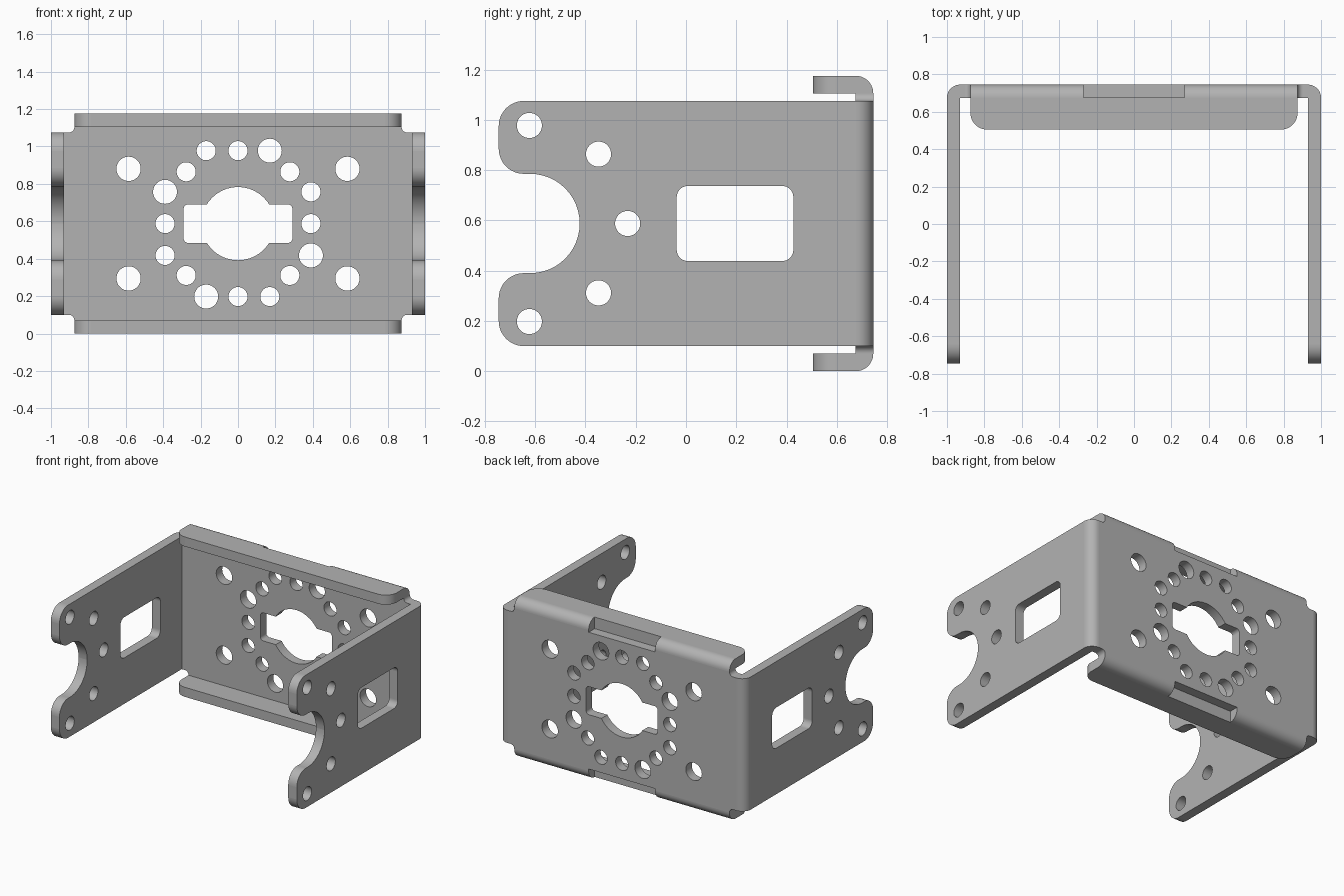
import bpy, bmesh
from math import sin, cos, pi, tan
from mathutils import Vector

if "Cube" in bpy.data.objects:
    bpy.data.objects.remove(bpy.data.objects["Cube"])

T = 0.07              # sheet thickness
MID, H = 0.5875, 1.175  # middle height, full height
BACK, INNER = 0.745, 0.675


def outline(points, steps=12):
    """2D polygon with rounded corners; each point is (u, v, radius)."""
    out, n = [], len(points)
    for i, (u, v, r) in enumerate(points):
        p = Vector((u, v))
        if r == 0:
            out.append(p)
            continue
        a = (Vector(points[i - 1][:2]) - p).normalized()
        b = (Vector(points[(i + 1) % n][:2]) - p).normalized()
        half = a.angle(b) / 2
        mid = (a + b).normalized()
        centre = p + mid * (r / sin(half))
        side = (a - mid * a.dot(mid)).normalized()
        sweep = pi / 2 - half
        for k in range(steps + 1):
            t = sweep * (1 - 2 * k / steps)
            out.append(centre - mid * r * cos(t) + side * r * sin(t))
    return out


def rect(u0, u1, v0, v1, r=0):
    return outline([(u0, v0, r), (u1, v0, r), (u1, v1, r), (u0, v1, r)])


def circle(u, v, r, n=40):
    return [Vector((u + r * cos(2 * pi * i / n), v + r * sin(2 * pi * i / n)))
            for i in range(n)]


def prism(name, shapes, axis, lo, hi):
    """Extrude 2D shapes along an axis into one object."""
    place = {"x": lambda p, d: (d, p.x, p.y),
             "y": lambda p, d: (p.x, d, p.y),
             "z": lambda p, d: (p.x, p.y, d)}[axis]
    bm = bmesh.new()
    for shape in shapes:
        low = [bm.verts.new(place(p, lo)) for p in shape]
        top = [bm.verts.new(place(p, hi)) for p in shape]
        bm.faces.new(low)
        bm.faces.new(top)
        for i in range(len(shape)):
            bm.faces.new((low[i - 1], low[i], top[i], top[i - 1]))
    bmesh.ops.recalc_face_normals(bm, faces=bm.faces)
    mesh = bpy.data.meshes.new(name)
    bm.to_mesh(mesh)
    bm.free()
    ob = bpy.data.objects.new(name, mesh)
    bpy.context.collection.objects.link(ob)
    return ob


def combine(target, tool, operation):
    """Apply a boolean and discard the tool object."""
    mod = target.modifiers.new("cut", "BOOLEAN")
    mod.object, mod.operation, mod.solver = tool, operation, "EXACT"
    bpy.context.view_layer.objects.active = target
    bpy.ops.object.modifier_apply(modifier=mod.name)
    bpy.data.objects.remove(tool)


# U-shaped sheet: two arms and the back, bent at the rear corners
bracket = prism("bracket", [outline([
    (-1, -0.8, 0), (-1 + T, -0.8, 0), (-1 + T, INNER, 0), (1 - T, INNER, 0),
    (1 - T, -0.8, 0), (1, -0.8, 0), (1, BACK, T), (-1, BACK, T)])],
    "z", -0.1, H + 0.1)

# Arm silhouette with rounded lugs and a round front notch
combine(bracket, prism("arm_outline", [outline([
    (-BACK, 0.1, 0.1), (0.8, 0.1, 0), (0.8, H - 0.1, 0), (-BACK, H - 0.1, 0.1),
    (-BACK, 0.785, 0.1), (-0.423, 0.785, 0.197),
    (-0.423, 0.39, 0.197), (-BACK, 0.39, 0.1)])], "x", -1.2, 1.2), "INTERSECT")

# Top and bottom flanges, bent forward from the back
flanges = prism("flanges", [outline([
    (0.4, 0, 0), (BACK, 0, T), (BACK, H, T), (0.4, H, 0),
    (0.4, H - T, 0), (INNER, H - T, 0), (INNER, T, 0), (0.4, T, 0)])],
    "x", -1, 1)
combine(flanges, prism("flange_outline", [outline([
    (-0.875, 0.505, 0.09), (0.875, 0.505, 0.09), (0.875, 0.8, 0),
    (-0.875, 0.8, 0)])], "z", -0.1, H + 0.1), "INTERSECT")
combine(bracket, flanges, "UNION")

# Filleted bend reliefs at the four back corners
reliefs = []
for sx in (-1, 1):
    for top in (False, True):
        z = [H - 0.1, H - T] if top else [0.1, T]
        inward = -0.05 if top else 0.05
        reliefs.append(outline([
            (sx * 0.85, z[0] + inward, 0), (sx * 0.92, z[0] + inward, 0),
            (sx * 0.92, z[0], 0), (sx * 0.875, z[0], 0.029),
            (sx * 0.875, z[1], 0), (sx * 0.85, z[1], 0)]))
combine(bracket, prism("reliefs", reliefs, "y", INNER, BACK), "UNION")

# Slots through the flange bends
combine(bracket, prism("bend_slots", [
    rect(-0.27, 0.27, 1.09, 1.3), rect(-0.27, 0.27, -0.2, H - 1.09)],
    "y", INNER, 0.9), "DIFFERENCE")

# Back holes: four corner holes and a ring repeated by quarter turns
holes = [circle(sx * 0.585, MID + sz * 0.293, 0.065)
         for sx in (-1, 1) for sz in (-1, 1)]
for u, v, r in ((0, 0.39, 0.051), (0.17, 0.39, 0.064),
                (0.277, 0.277, 0.051), (-0.17, 0.39, 0.051)):
    for turn in range(4):
        holes.append(circle(u, MID + v, r))
        u, v = v, -u
combine(bracket, prism("back_holes", holes, "y", 0.6, 0.9), "DIFFERENCE")

# Central opening: round hole crossed by a wide slot
combine(bracket, prism("centre_hole", [circle(0, MID, 0.196)],
                       "y", 0.6, 0.9), "DIFFERENCE")
combine(bracket, prism("centre_slot", [
    rect(-0.291, 0.291, MID - 0.103, MID + 0.103, 0.025)],
    "y", 0.6, 0.9), "DIFFERENCE")

# Arm holes and windows, cut through both arms
arm_cuts = [rect(-0.037, 0.427, 0.438, 0.737, 0.045), circle(-0.232, MID, 0.05)]
for s in (-1, 1):
    arm_cuts += [circle(-0.623, MID + s * 0.39, 0.05),
                 circle(-0.348, MID + s * 0.276, 0.05)]
combine(bracket, prism("arm_cuts", arm_cuts, "x", -1.2, 1.2), "DIFFERENCE")

# Plain grey metal
grey = bpy.data.materials.new("grey_metal")
grey.use_nodes = True
colour = (0.45, 0.45, 0.45, 1)
grey.diffuse_color = colour
grey.node_tree.nodes["Principled BSDF"].inputs["Base Color"].default_value = colour
bracket.data.materials.clear()
bracket.data.materials.append(grey)

# Smooth bends and bores, flat sheet faces
bpy.ops.object.select_all(action="DESELECT")
bracket.select_set(True)
bpy.context.view_layer.objects.active = bracket
bpy.ops.object.shade_smooth_by_angle(angle=pi / 6)
for face in bracket.data.polygons:
    face.material_index = 0
    face.use_smooth = max(abs(c) for c in face.normal) < 0.9999
